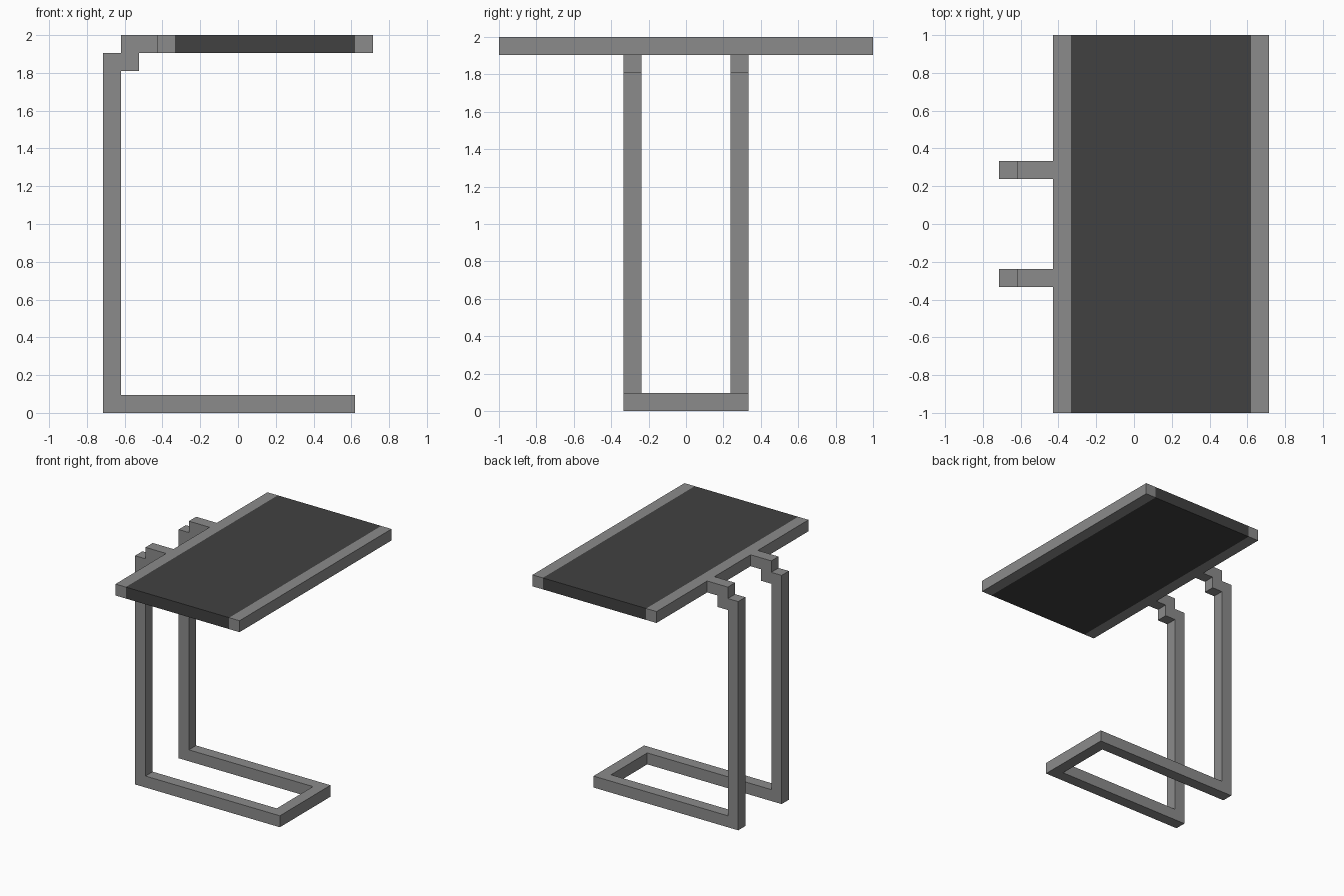
import bpy
import bmesh
from mathutils import Vector

cube = bpy.data.objects.get("Cube")
if cube:
    bpy.data.objects.remove(cube, do_unlink=True)

U = 2 / 21          # thickness of one bar; every part sits on this grid
X0 = -7.5           # left end of the table in bar units


def material(name, value):
    mat = bpy.data.materials.new(name)
    mat.use_nodes = True
    colour = (value, value, value, 1)
    mat.diffuse_color = colour
    bsdf = mat.node_tree.nodes["Principled BSDF"]
    bsdf.inputs["Base Color"].default_value = colour
    bsdf.inputs["Roughness"].default_value = 0.6
    return mat


grey = material("grey metal", 0.26)
dark = material("dark panel", 0.053)


def extrude_profile(bm, profile, y0, y1):
    """Extrude a closed (x, z) outline along y, all in bar units."""
    verts = [bm.verts.new(((x + X0) * U, y0 * U, z * U)) for x, z in profile]
    face = bm.faces.new(verts)
    out = bmesh.ops.extrude_face_region(bm, geom=[face])
    moved = [g for g in out["geom"] if isinstance(g, bmesh.types.BMVert)]
    bmesh.ops.translate(bm, verts=moved, vec=Vector((0, (y1 - y0) * U, 0)))


def rect(x0, x1, z0, z1):
    return [(x0, z0), (x1, z0), (x1, z1), (x0, z1)]


def finish(bm, name, mats):
    bmesh.ops.recalc_face_normals(bm, faces=bm.faces)
    mesh = bpy.data.meshes.new(name)
    bm.to_mesh(mesh)
    bm.free()
    for mat in mats:
        mesh.materials.append(mat)
    obj = bpy.data.objects.new(name, mesh)
    bpy.context.collection.objects.link(obj)
    return obj


# Side frames: foot, upright and stepped bracket in one outline
side = [(0, 0), (14, 0), (14, 1), (1, 1), (1, 19), (2, 19), (2, 20),
        (3, 20), (3, 21), (1, 21), (1, 20), (0, 20)]
for name, y0 in (("front_side_frame", -3.5), ("back_side_frame", 2.5)):
    bm = bmesh.new()
    extrude_profile(bm, side, y0, y0 + 1)
    finish(bm, name, [grey])

# Foot bar joining the free ends of the two feet
bm = bmesh.new()
extrude_profile(bm, rect(13, 14, 0, 1), -2.5, 2.5)
finish(bm, "foot_crossbar", [grey])

# Tabletop: one slab cut into two edge rails and a dark middle panel
bm = bmesh.new()
extrude_profile(bm, rect(3, 15, 20, 21), -10.5, 10.5)
for x in (4, 14):
    bmesh.ops.bisect_plane(bm, geom=bm.verts[:] + bm.edges[:] + bm.faces[:],
                           plane_co=((x + X0) * U, 0, 0), plane_no=(1, 0, 0))
for face in bm.faces:
    x = face.calc_center_median().x / U - X0
    face.material_index = 1 if 4 < x < 14 else 0
finish(bm, "tabletop", [grey, dark])
